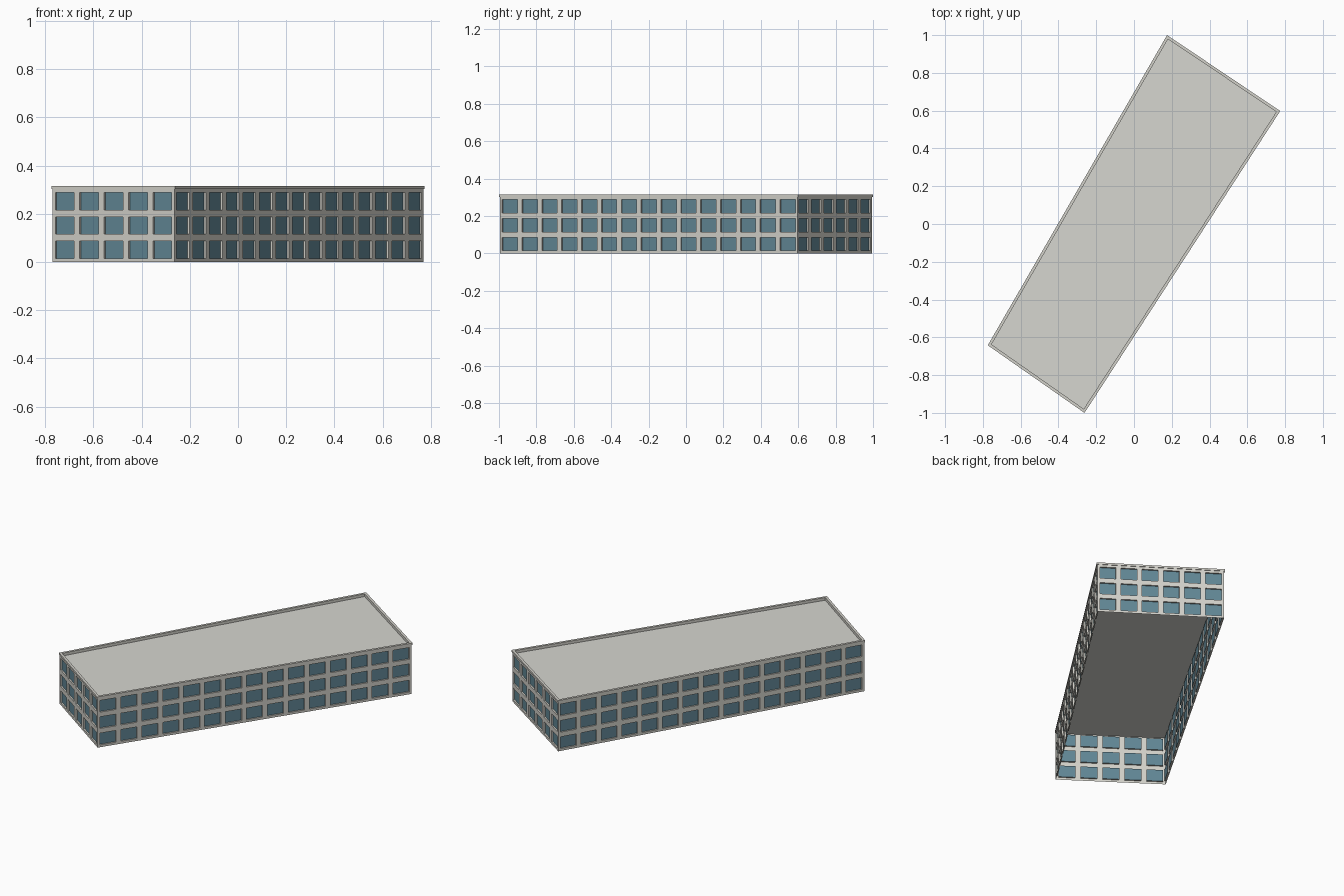
import bpy
import bmesh
from mathutils import Vector

cube = bpy.data.objects.get("Cube")
if cube:
    bpy.data.objects.remove(cube, do_unlink=True)


def material(name, colour):
    mat = bpy.data.materials.new(name)
    mat.use_nodes = True
    mat.diffuse_color = (*colour, 1)
    bsdf = next(n for n in mat.node_tree.nodes if n.type == "BSDF_PRINCIPLED")
    bsdf.inputs["Base Color"].default_value = (*colour, 1)
    return mat


WALL = material("pale stone wall", (0.65, 0.64, 0.59))
ROOF = material("grey roof", (0.67, 0.67, 0.63))
GLASS = material("blue grey glass", (0.12, 0.24, 0.30))

# Outer edge of the roof rim, anticlockwise from the left front corner
OUTLINE = [Vector(p) for p in ((-0.774, -0.642), (-0.262, -1.0), (0.774, 0.598), (0.175, 1.0))]
COLUMNS = (5, 15, 6, 15)
FLOORS = 3
OVERHANG = 0.0035
WALL_TOP, RIM_TOP, ROOF_Z = 0.303, 0.315, 0.298


def inset_outline(distance):
    """Move every edge of the outline inwards by a distance."""
    points = []
    for i, p in enumerate(OUTLINE):
        d1 = (p - OUTLINE[i - 1]).normalized()
        d2 = (OUTLINE[(i + 1) % 4] - p).normalized()
        points.append(p + (d2 - d1) * distance / d1.cross(d2))
    return points


def make_object(name, bm, *materials):
    mesh = bpy.data.meshes.new(name)
    bm.to_mesh(mesh)
    bm.free()
    obj = bpy.data.objects.new(name, mesh)
    for mat in materials:
        mesh.materials.append(mat)
    bpy.context.scene.collection.objects.link(obj)


# Facades: a grid of bays, each inset and pushed in to form a window
corners = inset_outline(OVERHANG)
for i, name in enumerate(("front", "left", "back", "right")):
    start, end, count = corners[i], corners[(i + 1) % 4], COLUMNS[i]
    bm = bmesh.new()
    grid = []
    for row in range(FLOORS + 1):
        z = WALL_TOP * row / FLOORS
        line = [start.lerp(end, c / count) for c in range(count + 1)]
        grid.append([bm.verts.new((p.x, p.y, z)) for p in line])
    bays = [bm.faces.new((low[c], low[c + 1], high[c + 1], high[c]))
            for low, high in zip(grid, grid[1:]) for c in range(count)]
    bm.normal_update()
    bmesh.ops.inset_individual(bm, faces=bays, thickness=0.0145, use_even_offset=True)
    bm.normal_update()
    bmesh.ops.inset_individual(bm, faces=bays, thickness=0, depth=-0.009)
    for face in bays:
        face.material_index = 1
    make_object(name + "_facade", bm, WALL, GLASS)

# Roof deck, closing the open-bottomed shell just below the wall tops
bm = bmesh.new()
bm.faces.new([bm.verts.new((p.x, p.y, ROOF_Z)) for p in corners])
make_object("roof_deck", bm, ROOF)

# Raised rim around the roof: a small section swept round the outline
section = ((OVERHANG, WALL_TOP), (0, WALL_TOP), (0, RIM_TOP), (0.015, RIM_TOP), (0.015, ROOF_Z))
bm = bmesh.new()
rings = [[bm.verts.new((p.x, p.y, z)) for p in inset_outline(d)] for d, z in section]
for ring, after in zip(rings, rings[1:]):
    for c in range(4):
        n = (c + 1) % 4
        bm.faces.new((ring[c], ring[n], after[n], after[c]))
make_object("roof_rim", bm, WALL)
